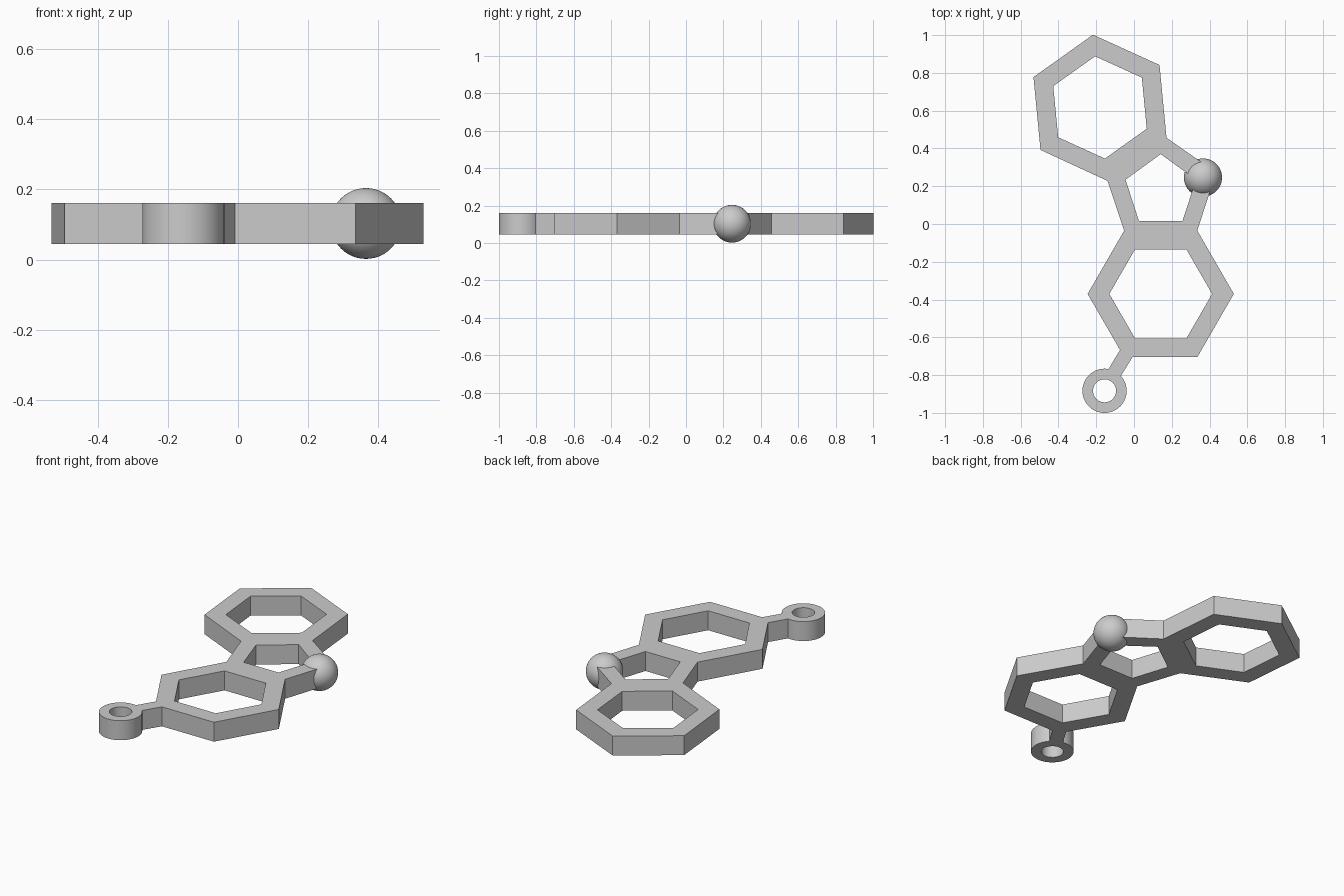
import bpy
import bmesh
from math import cos, sin, radians, atan2, degrees

cube = bpy.data.objects.get("Cube")
if cube:
    bpy.data.objects.remove(cube, do_unlink=True)

# Single plain grey
grey = bpy.data.materials.new("plain grey")
grey.use_nodes = True
colour = (0.6, 0.6, 0.6, 1)
grey.diffuse_color = colour
grey.node_tree.nodes["Principled BSDF"].inputs["Base Color"].default_value = colour

Z_LOW, Z_HIGH = 0.045, 0.161
Z_MID = (Z_LOW + Z_HIGH) / 2


def polar(centre, radius, angle):
    a = radians(angle)
    return (centre[0] + radius * cos(a), centre[1] + radius * sin(a))


def ngon(centre, radius, sides, start):
    return [polar(centre, radius, start + 360 * i / sides) for i in range(sides)]


def smooth(obj):
    obj.data.materials.append(grey)
    bpy.ops.object.select_all(action='DESELECT')
    obj.select_set(True)
    bpy.context.view_layer.objects.active = obj
    bpy.ops.object.shade_smooth_by_angle(angle=radians(30))


def plate(name, loops):
    """Fill an outline with holes and extrude it to the frame thickness."""
    bm = bmesh.new()
    for loop in loops:
        verts = [bm.verts.new((x, y, Z_LOW)) for x, y in loop]
        for i, v in enumerate(verts):
            bm.edges.new((v, verts[(i + 1) % len(verts)]))
    bmesh.ops.triangle_fill(bm, edges=bm.edges[:], use_beauty=True)
    result = bmesh.ops.extrude_face_region(bm, geom=bm.faces[:], use_keep_orig=True)
    top = [g for g in result["geom"] if isinstance(g, bmesh.types.BMVert)]
    bmesh.ops.translate(bm, verts=top, vec=(0, 0, Z_HIGH - Z_LOW))
    bmesh.ops.recalc_face_normals(bm, faces=bm.faces[:])
    mesh = bpy.data.meshes.new(name)
    bm.to_mesh(mesh)
    bm.free()
    obj = bpy.data.objects.new(name, mesh)
    bpy.context.collection.objects.link(obj)
    smooth(obj)


# Ring centres and sizes
LOWER = (0.1415, -0.37)
UPPER = (-0.18, 0.617)
FIVE = (0.1415, 0.174)
EYELET = (-0.156, -0.883)
OUTER, INNER, TILT = 0.387, 0.272, 95.5
EYE_R = 0.117

lower = ngon(LOWER, OUTER, 6, 0)
upper = ngon(UPPER, OUTER, 6, TILT)

# Eyelet arc, open where the short link joins it
link_left, link_right = (-0.135, -0.767), (-0.069, -0.804)
a0, a1 = [degrees(atan2(p[1] - EYELET[1], p[0] - EYELET[0]))
          for p in (link_left, link_right)]
steps = 56
arc = [polar(EYELET, EYE_R, a0 + (a1 + 360 - a0) * i / steps)
       for i in range(steps + 1)]

# Continuous outer outline, counter-clockwise from the eyelet
outline = arc + [(-0.008, lower[5][1]), lower[5], lower[0], lower[1],
                 (0.435, 0.273), upper[4], upper[5], upper[0], upper[1],
                 upper[2], (-0.14, 0.228), lower[2], lower[3],
                 (-0.074, -0.667)]

plate("fused_ring_frame", [
    outline,
    ngon(LOWER, INNER, 6, 0),
    ngon(UPPER, INNER, 6, TILT),
    ngon(FIVE, 0.196, 5, 90),
    ngon(EYELET, 0.061, 48, 0),
])

# Ball on the free corner of the five-sided ring
bpy.ops.mesh.primitive_uv_sphere_add(segments=48, ring_count=24, radius=0.101,
                                     location=(0.365, 0.246, Z_MID))
ball = bpy.context.object
ball.name = "corner_ball"
smooth(ball)
